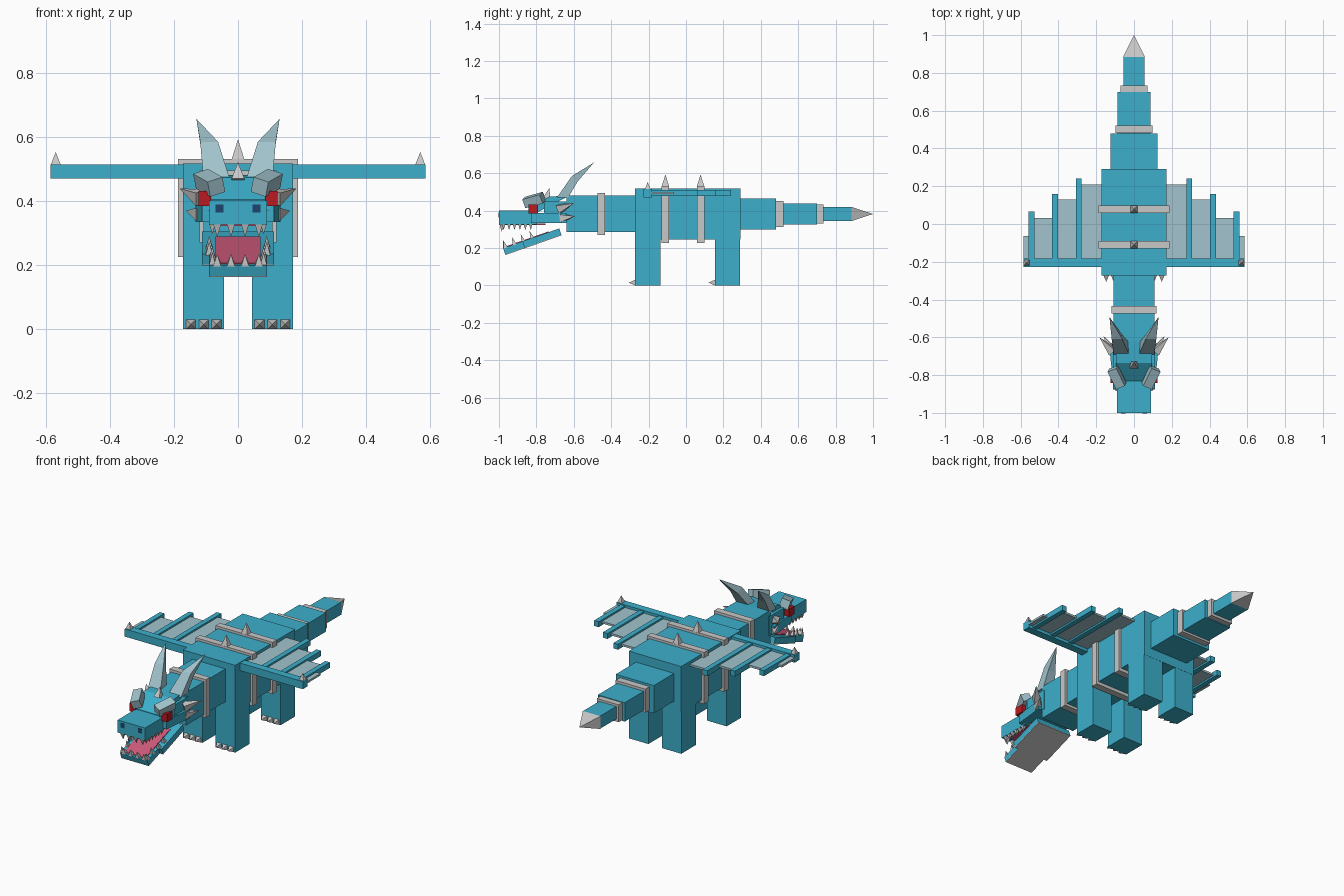
import bpy, bmesh, math
from mathutils import Matrix, Vector

if "Cube" in bpy.data.objects:
    bpy.data.objects.remove(bpy.data.objects["Cube"])


def material(name, r, g, b):
    m = bpy.data.materials.new(name)
    m.use_nodes = True
    m.diffuse_color = (r, g, b, 1)
    m.node_tree.nodes["Principled BSDF"].inputs["Base Color"].default_value = (r, g, b, 1)
    return m


TEAL = material("teal_hide", 0.045, 0.43, 0.6)
GREY = material("pale_grey", 0.58, 0.58, 0.58)
MIST = material("misty_blue", 0.36, 0.55, 0.61)
RED = material("eye_red", 0.5, 0.01, 0.015)
PINK = material("mouth_pink", 0.62, 0.1, 0.2)
NAVY = material("nostril_navy", 0.012, 0.06, 0.15)


def finish(name, bm, mat):
    bmesh.ops.recalc_face_normals(bm, faces=bm.faces)
    mesh = bpy.data.meshes.new(name)
    bm.to_mesh(mesh)
    bm.free()
    mesh.materials.append(mat)
    obj = bpy.data.objects.new(name, mesh)
    bpy.context.collection.objects.link(obj)
    return obj


def box(name, x, y, z, mat, frame=Matrix()):
    """Box from (min, max) spans, optionally placed in a tilted frame."""
    bm = bmesh.new()
    spans = (x, y, z)
    size = Matrix.Diagonal([b - a for a, b in spans] + [1])
    centre = Matrix.Translation([(a + b) / 2 for a, b in spans])
    bmesh.ops.create_cube(bm, size=1, matrix=frame @ centre @ size)
    return finish(name, bm, mat)


def loft(name, rings, mat):
    """Skin between four-point rings; a closing ring may be a single point."""
    bm = bmesh.new()
    loops = [[bm.verts.new(p) for p in ring] for ring in rings]
    bm.faces.new(loops[0])
    for a, b in zip(loops, loops[1:]):
        for i in range(4):
            j = (i + 1) % 4
            bm.faces.new((a[i], a[j], b[0]) if len(b) == 1 else (a[i], a[j], b[j], b[i]))
    if len(loops[-1]) > 1:
        bm.faces.new(loops[-1])
    return finish(name, bm, mat)


def spike(name, base, tip, ru, rv=None, mat=GREY):
    """Four-sided pyramid from base centre to tip."""
    rv = rv or ru
    base, tip = Vector(base), Vector(tip)
    axis = (tip - base).normalized()
    u = Vector((0, 1, 0)) if abs(axis.x) > 0.9 else Vector((1, 0, 0))
    u = (u - axis * u.dot(axis)).normalized()
    v = axis.cross(u)
    ring = [base + u * ru * a + v * rv * b for a, b in ((-1, -1), (1, -1), (1, 1), (-1, 1))]
    return loft(name, [ring, [tip]], mat)


def sym(w):
    return (-w, w)


def side(s, a, b):
    return tuple(sorted((s * a, s * b)))


# Body, neck and stepped tail: name, half width, y span, z span
for name, w, y, z in (
    ("body", 0.172, (-0.272, 0.291), (0.245, 0.518)),
    ("neck", 0.108, (-0.64, -0.27), (0.285, 0.48)),
    ("tail_root", 0.125, (0.29, 0.48), (0.3, 0.465)),
    ("tail_middle", 0.088, (0.48, 0.7), (0.325, 0.437)),
    ("tail_end", 0.056, (0.7, 0.885), (0.345, 0.42)),
):
    box(name, sym(w), y, z, TEAL)
spike("tail_tip", (0, 0.885, 0.382), (0, 1, 0.382), 0.058, 0.038)

# Grey bands
for name, w, y, z in (
    ("neck_band", 0.12, -0.453, (0.27, 0.495)),
    ("front_body_band", 0.187, -0.11, (0.226, 0.532)),
    ("rear_body_band", 0.187, 0.078, (0.226, 0.532)),
    ("front_tail_band", 0.098, 0.501, (0.313, 0.452)),
    ("rear_tail_band", 0.072, 0.714, (0.33, 0.433)),
):
    box(name, sym(w), (y - 0.02, y + 0.02), z, GREY)
for y in (-0.11, 0.078):
    spike("back_spike", (0, y, 0.53), (0, y, 0.593), 0.02)

for s in (-1, 1):
    # Legs and claws
    for leg, y in (("front", -0.272), ("rear", 0.154)):
        box(leg + "_leg", side(s, 0.044, 0.172), (y, y + 0.136), (0, 0.3), TEAL)
        for x in (0.067, 0.107, 0.147):
            spike("claw", (s * x, y, 0.015), (s * x, y - 0.034, 0.015), 0.015)

    # Wings: leading beam, three fingers, stepped membrane
    box("wing_beam", side(s, 0.16, 0.585), (-0.228, -0.183), (0.47, 0.515), TEAL)
    for x, end in ((0.278, 0.24), (0.403, 0.16), (0.528, 0.065)):
        box("wing_finger", side(s, x, x + 0.03), (-0.19, end), (0.478, 0.51), TEAL)
    for a, b, end in ((0.16, 0.285, 0.208), (0.3, 0.41, 0.13),
                      (0.425, 0.535, 0.033), (0.55, 0.585, -0.063)):
        box("wing_membrane", side(s, a, b), (-0.19, end), (0.488, 0.5), MIST)
    spike("wing_spike", (s * 0.569, -0.205, 0.515), (s * 0.569, -0.205, 0.553), 0.015)

    # Curved horns
    loft("horn", [
        [(s * 0.108, -0.69, 0.47), (s * 0.026, -0.69, 0.47),
         (s * 0.026, -0.63, 0.47), (s * 0.108, -0.63, 0.47)],
        [(s * 0.118, -0.61, 0.585), (s * 0.062, -0.61, 0.585),
         (s * 0.066, -0.58, 0.555), (s * 0.114, -0.58, 0.555)],
        [(s * 0.13, -0.492, 0.657)]], MIST)

    # Heavy brows with eyes tucked beneath
    brow = (Matrix.Translation((s * 0.09, -0.812, 0.457))
            @ Matrix.Rotation(s * math.radians(-26), 4, "Z")
            @ Matrix.Rotation(math.radians(14), 4, "X")
            @ Matrix.Rotation(s * math.radians(18), 4, "Y"))
    box("brow", sym(0.026), sym(0.053), sym(0.025), MIST, brow)
    box("eye", side(s, 0.085, 0.124), (-0.842, -0.79), (0.385, 0.432), RED)

    # Cheek spikes and nostrils
    spike("upper_cheek_spike", (s * 0.115, -0.675, 0.41), (s * 0.183, -0.6, 0.44), 0.022)
    spike("lower_cheek_spike", (s * 0.115, -0.665, 0.36), (s * 0.162, -0.593, 0.37), 0.02)
    box("nostril", side(s, 0.045, 0.07), (-1.002, -0.99), (0.364, 0.39), NAVY)

# Head: cheeks, sloping skull, snout
loft("cheeks", [
    [(-0.112, -0.83, z), (0.112, -0.83, z), (0.132, -0.64, z), (-0.132, -0.64, z)]
    for z in (0.335, 0.388)], TEAL)
loft("skull", [
    [(x, -0.835, 0.37), (x, -0.83, 0.405), (x, -0.735, 0.474), (x, -0.62, 0.482)]
    for x in (-0.095, 0.095)], TEAL)
box("skull_back", sym(0.112), (-0.76, -0.62), (0.335, 0.45), TEAL)
box("snout", sym(0.09), (-1, -0.8), (0.327, 0.402), TEAL)
box("palate", sym(0.07), (-0.97, -0.75), (0.322, 0.33), PINK)
spike("crown_spike", (0, -0.745, 0.465), (0, -0.73, 0.522), 0.02)

# Open lower jaw in its own tilted frame
jaw = Matrix.Translation((0, -0.822, 0.235)) @ Matrix.Rotation(math.radians(19.3), 4, "X")
for name, w, y in (("jaw_front", 0.09, (-0.159, -0.04)), ("jaw_rear", 0.112, (-0.05, 0.159))):
    box(name, sym(w), y, (-0.017, 0.018), TEAL, jaw)
    box(name + "_underside", sym(w), y, (-0.021, -0.017), GREY, jaw)
box("tongue", sym(0.07), (-0.148, 0.1), (0.016, 0.022), PINK, jaw)

# Teeth across the front and along both sides
for x in (-0.065, -0.022, 0.022, 0.065):
    spike("upper_front_tooth", (x, -0.985, 0.33), (x, -0.985, 0.288), 0.013)
    spike("lower_front_tooth", jaw @ Vector((x, -0.148, 0.015)),
          jaw @ Vector((x, -0.148, 0.052)), 0.012)
for s in (-1, 1):
    for i in range(6):
        y = -0.975 + i * 0.029
        spike("upper_side_tooth", (s * 0.08, y, 0.33), (s * 0.08, y, 0.296), 0.01)
    for i in range(4):
        y = -0.145 + i * 0.05
        x = s * (0.08 if i < 2 else 0.09)
        spike("lower_side_tooth", jaw @ Vector((x, y, 0.015)),
              jaw @ Vector((x, y, 0.058)), 0.011)
